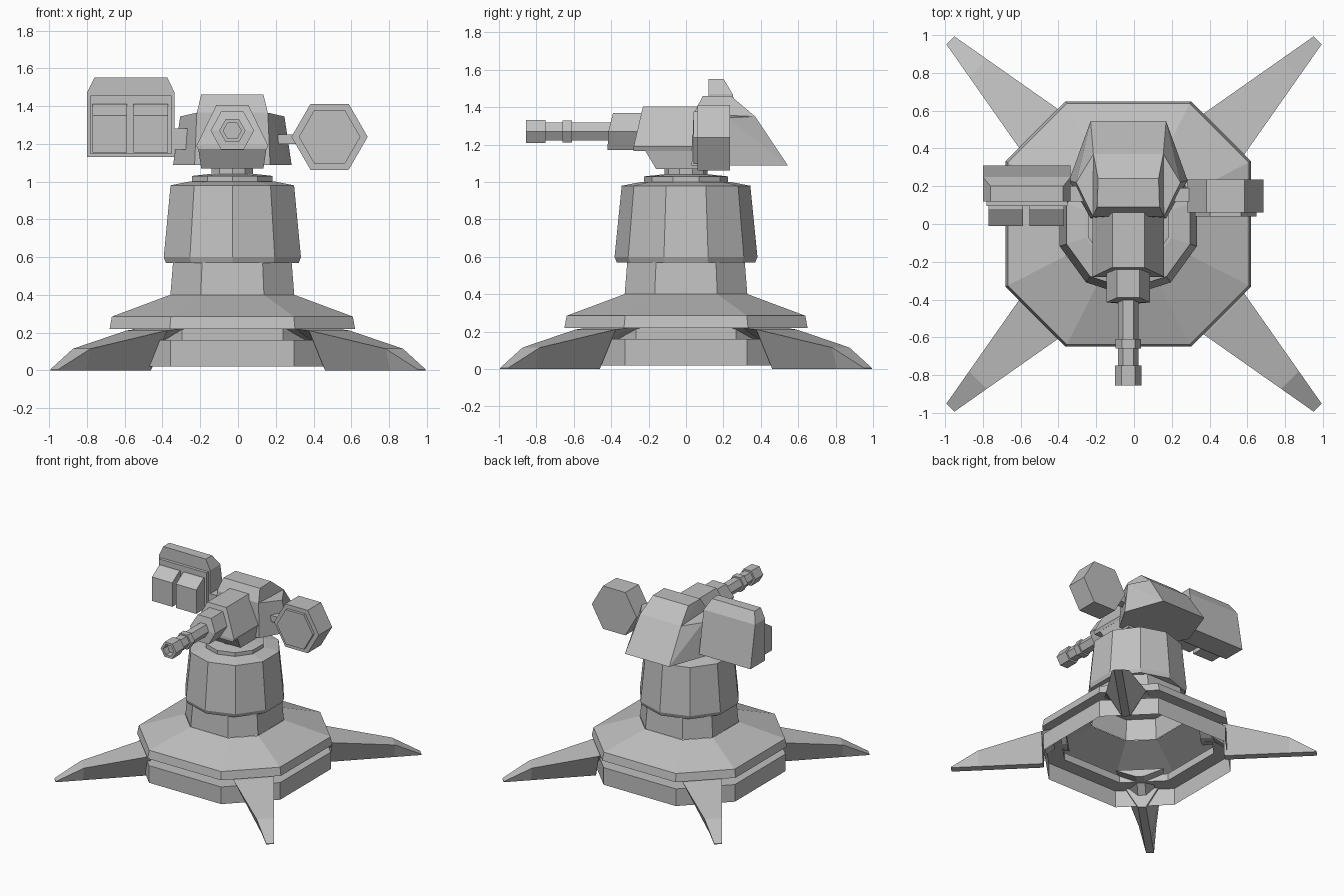
import bpy, bmesh, math
from mathutils import Vector, Matrix

cube = bpy.data.objects.get("Cube")
if cube:
    bpy.data.objects.remove(cube, do_unlink=True)

CX = -0.03          # tower axis
AIM_Z = 1.27        # barrel height

grey = bpy.data.materials.new("plain_grey")
grey.use_nodes = True
grey.diffuse_color = (0.53, 0.53, 0.53, 1)
grey.node_tree.nodes["Principled BSDF"].inputs["Base Color"].default_value = grey.diffuse_color


def finish(name, bm):
    bmesh.ops.recalc_face_normals(bm, faces=bm.faces)
    mesh = bpy.data.meshes.new(name)
    bm.to_mesh(mesh)
    bm.free()
    mesh.materials.append(grey)
    obj = bpy.data.objects.new(name, mesh)
    bpy.context.collection.objects.link(obj)
    return obj


def loft(name, rings, capped=True):
    """Skin a list of equal point rings, with or without end caps."""
    bm = bmesh.new()
    loops = [[bm.verts.new(p) for p in ring] for ring in rings]
    for a, b in zip(loops, loops[1:]):
        for i in range(len(a)):
            j = (i + 1) % len(a)
            bm.faces.new((a[i], a[j], b[j], b[i]))
    if capped:
        bm.faces.new(loops[0])
        bm.faces.new(loops[-1])
    return finish(name, bm)


def hull(name, points):
    bm = bmesh.new()
    for p in points:
        bm.verts.new(p)
    bmesh.ops.convex_hull(bm, input=bm.verts)
    bmesh.ops.dissolve_limit(bm, angle_limit=0.02, verts=bm.verts, edges=bm.edges)
    return finish(name, bm)


def mirrored(points):
    """Points given as half width, y, z on both sides of the tower axis."""
    return [(CX + s * w, y, z) for w, y, z in points for s in (-1, 1)]


def box(name, x, y, z):
    return hull(name, [(a, b, c) for a in x for b in y for c in z])


def octagon(half, z):
    f = half * 0.51
    pts = [(half, -f), (half, f), (f, half), (-f, half),
           (-half, f), (-half, -f), (-f, -half), (f, -half)]
    return [(CX + x, y, z) for x, y in pts]


def ring_z(radius, z, sides=10):
    return [(CX + radius * math.sin(math.tau * i / sides),
             -radius * math.cos(math.tau * i / sides), z) for i in range(sides)]


def ring_y(radius, y, x=CX, z=AIM_Z):
    return [(x + radius * math.cos(math.tau * i / 6), y,
             z + radius * math.sin(math.tau * i / 6)) for i in range(6)]


# Hollow base shell: ground ring with recessed band, sloping skirt, open neck
loft("ground_ring", [octagon(h, z) for h, z in
                     ((0.64, 0.02), (0.64, 0.16), (0.525, 0.16), (0.525, 0.22))], False)
loft("base_skirt", [octagon(h, z) for h, z in
                    ((0.525, 0.22), (0.65, 0.22), (0.638, 0.285), (0.33, 0.4))], False)
loft("tower_neck", [octagon(0.328, 0.4), octagon(0.314, 0.575)], False)

# Four splayed feet: wide on top, narrow keel underneath
KEEL = 0.03
top_w = lambda u: KEEL + (1.375 - u) * 0.175
sections = ((0.5, 0.16, 0.22), (0.6, 0.16, 0.219), (0.68, 0.1, 0.212), (0.682, 0, 0.212),
            (1.17, 0, 0.115), (1.375, 0, 0.006))
for fy, fname in ((-1, "front"), (1, "back")):
    for fx, sname in ((-1, "right"), (1, "left")):
        turn = Matrix.Rotation(math.atan2(fy, fx), 3, 'Z')
        loft(f"{fname}_{sname}_foot",
             [[turn @ Vector(p) for p in ((u, -KEEL, lo), (u, KEEL, lo),
                                          (u, top_w(u), hi), (u, -top_w(u), hi))]
              for u, lo, hi in sections])

# Tower
loft("tower_drum", [ring_z(r, z) for r, z in
                    ((0.37, 0.57), (0.382, 0.6), (0.344, 0.98), (0.24, 1.0))])
loft("swivel_plate", [ring_z(r, z) for r, z in
                      ((0.225, 0.99), (0.225, 1.03), (0.13, 1.04))])
loft("swivel_post", [ring_z(0.115, 1.02), ring_z(0.115, 1.1)])

# Armoured head with sloping back, and wedge cheeks at its sides
hull("turret_head", mirrored((
    (0.2, 0.03, 1.087), (0.188, 0.04, 1.365), (0.165, 0.09, 1.46), (0.16, 0.24, 1.46),
    (0.185, 0.37, 1.35), (0.2, 0.545, 1.087))))
for side, name in ((-1, "right_cheek"), (1, "left_cheek")):
    hull(name, [(CX + side * w, y, z) for w, y, z in (
        (0.2, 0.03, 1.087), (0.314, 0.23, 1.087), (0.2, 0.545, 1.087),
        (0.188, 0.04, 1.365), (0.276, 0.22, 1.345), (0.185, 0.37, 1.35))])

# Gun cradle, body and mantlet
hull("gun_cradle", mirrored((
    (0.165, -0.16, 1.07), (0.165, 0.1, 1.07), (0.18, -0.22, 1.17), (0.18, 0.1, 1.17))))
hull("gun_body", mirrored((
    (0.18, -0.28, 1.167), (0.19, -0.28, 1.19), (0.085, -0.23, 1.405),
    (0.18, 0.1, 1.167), (0.19, 0.1, 1.19), (0.085, 0.1, 1.405))))
hull("gun_mantlet", mirrored((
    (0.06, -0.42, 1.17), (0.115, -0.415, 1.27), (0.06, -0.39, 1.37),
    (0.06, -0.24, 1.17), (0.115, -0.24, 1.27), (0.06, -0.24, 1.37))))

# Barrel with a band and a hollow muzzle
loft("barrel", [ring_y(0.055, -0.77), ring_y(0.055, -0.38)])
loft("barrel_band", [ring_y(0.068, -0.66), ring_y(0.068, -0.61)])
loft("muzzle", [ring_y(r, y) for r, y in
                ((0.07, -0.75), (0.07, -0.855), (0.048, -0.855), (0.048, -0.8))])

# Hexagonal sensor pod on the left
pod = dict(x=0.485, z=1.237)
loft("sensor_pod", [ring_y(0.202, 0.062, **pod), ring_y(0.202, 0.235, **pod)])
loft("sensor_face", [ring_y(0.163, 0.04, **pod), ring_y(0.163, 0.07, **pod)])
box("sensor_arm", (0.2, 0.34), (0.12, 0.19), (1.2, 1.25))

# Launcher pod on the right, with a raised panel carrying two tube boxes
hull("launcher_pod", [
    (x, y, z) for y, z in ((0.12, 1.13), (0.12, 1.47), (0.25, 1.47), (0.31, 1.13))
    for x in (-0.8, -0.335)] + [
    (x, y, 1.552) for y in (0.12, 0.2) for x in (-0.76, -0.375)])
box("launcher_panel", (-0.78, -0.352), (0.095, 0.14), (1.147, 1.455))
for name, x0 in (("outer_tube_box", -0.77), ("inner_tube_box", -0.553)):
    hull(name, [(x, y, z) for x in (x0, x0 + 0.183) for y, z in
                ((-0.01, 1.155), (-0.01, 1.35), (0.08, 1.41), (0.12, 1.41), (0.12, 1.155))])
hull("launcher_arm", [(x, y, z) for y in (0.12, 0.2) for x, z in
                      ((-0.35, 1.17), (-0.335, 1.28), (-0.24, 1.28), (-0.24, 1.17))])
